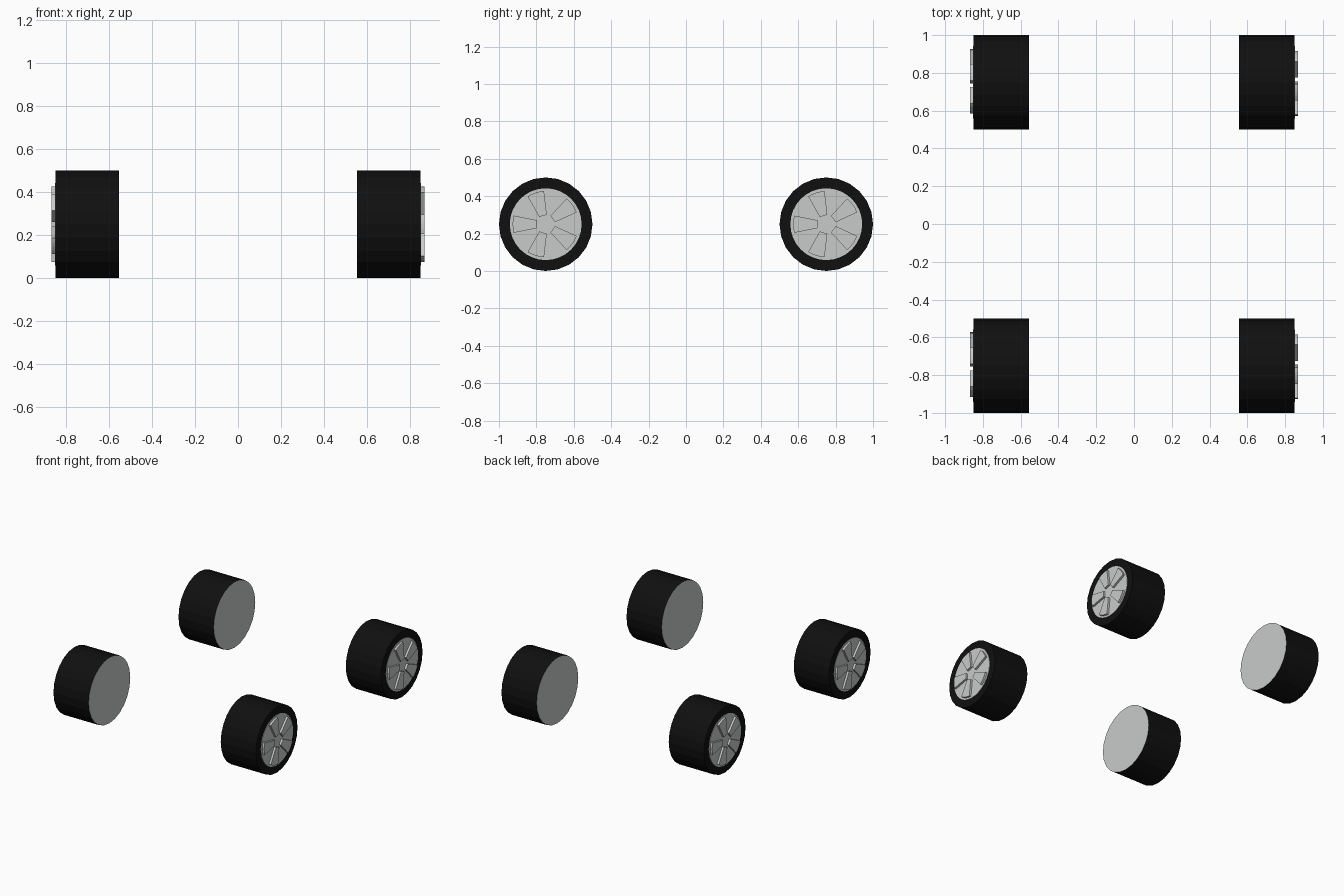
import bpy, bmesh, math
from mathutils import Matrix, Vector

if "Cube" in bpy.data.objects:
    bpy.data.objects.remove(bpy.data.objects["Cube"])

R = 0.25          # tyre radius
X_IN, X_OUT = 0.555, 0.85
SIDES = 24


def material(name, col):
    m = bpy.data.materials.new(name)
    m.diffuse_color = (*col, 1)
    m.use_nodes = True
    m.node_tree.nodes["Principled BSDF"].inputs["Base Color"].default_value = m.diffuse_color
    return m


black = material("tyre_black", (0.005, 0.005, 0.005))
grey = material("rim_grey", (0.58, 0.60, 0.59))


def prism(bm, pts, x0, x1):
    """Extrude a (y, z) outline along x; returns inner cap, outer cap."""
    a = [bm.verts.new((x0, y, z)) for y, z in pts]
    b = [bm.verts.new((x1, y, z)) for y, z in pts]
    n = len(pts)
    inner = bm.faces.new(a[::-1])
    outer = bm.faces.new(b)
    for i in range(n):
        j = (i + 1) % n
        bm.faces.new((a[i], a[j], b[j], b[i]))
    return inner, outer


def circle(r, n):
    return [(r * math.cos(2 * math.pi * i / n), r * math.sin(2 * math.pi * i / n)) for i in range(n)]


def finish(bm, name, mats, matrix):
    bmesh.ops.recalc_face_normals(bm, faces=bm.faces)
    bm.transform(matrix)
    me = bpy.data.meshes.new(name)
    bm.to_mesh(me)
    bm.free()
    for m in mats:
        me.materials.append(m)
    ob = bpy.data.objects.new(name, me)
    bpy.context.collection.objects.link(ob)


def wheel(label, matrix):
    # tyre drum with grey inner face
    bm = bmesh.new()
    inner, _ = prism(bm, circle(R, SIDES), X_IN, X_OUT)
    inner.material_index = 1
    finish(bm, "tyre_" + label, [black, grey], matrix)

    # thin rim disc on the outer face
    bm = bmesh.new()
    prism(bm, circle(0.192, 32), X_OUT - 0.01, X_OUT + 0.003)
    finish(bm, "rim_disc_" + label, [grey], matrix)

    # five raised wedge plates
    bm = bmesh.new()
    arc = [math.radians(a) for a in (-15, -7.5, 0, 7.5, 15)]
    outline = [(0.177 * math.cos(a), 0.177 * math.sin(a)) for a in arc]
    outline += [(0.047, 0.021), (0.047, -0.021)]
    for k in range(5):
        t = math.pi + k * 2 * math.pi / 5
        c, s = math.cos(t), math.sin(t)
        prism(bm, [(y * c - z * s, y * s + z * c) for y, z in outline], X_OUT, X_OUT + 0.019)
    finish(bm, "rim_wedges_" + label, [grey], matrix)


# four wheels: left ones are the right ones turned half a turn about z
for side, turn in (("right", 0), ("left", math.pi)):
    for end, y in (("front", -0.75), ("back", 0.75)):
        wheel(end + "_" + side,
              Matrix.Translation(Vector((0, y, R))) @ Matrix.Rotation(turn, 4, 'Z'))
